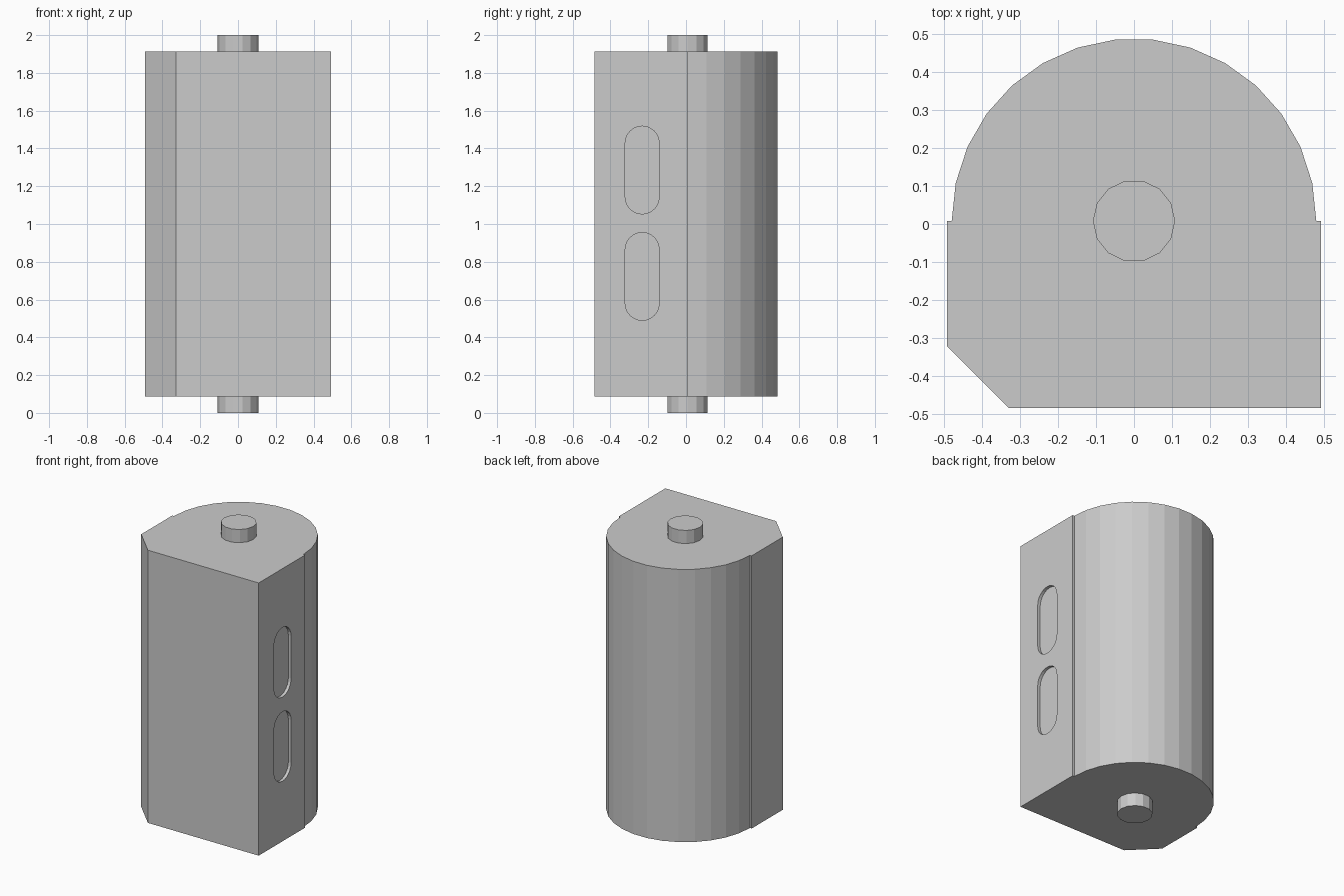
import bpy, bmesh
from math import sin, cos, pi, radians
from mathutils import Vector

if "Cube" in bpy.data.objects:
    bpy.data.objects.remove(bpy.data.objects["Cube"])

AXIS_Y = 0.008          # y of the hinge axis
Z0, Z1 = 0.088, 1.912   # body bottom and top


def prism(name, points, direction):
    """Extrude a closed loop of 3D points into a solid."""
    bm = bmesh.new()
    face = bm.faces.new([bm.verts.new(p) for p in points])
    out = bmesh.ops.extrude_face_region(bm, geom=[face])
    moved = [g for g in out["geom"] if isinstance(g, bmesh.types.BMVert)]
    bmesh.ops.translate(bm, verts=moved, vec=Vector(direction))
    bmesh.ops.recalc_face_normals(bm, faces=bm.faces)
    mesh = bpy.data.meshes.new(name)
    bm.to_mesh(mesh)
    bm.free()
    obj = bpy.data.objects.new(name, mesh)
    bpy.context.collection.objects.link(obj)
    return obj


def arc(cx, cy, r, start, end, steps):
    """Points along an arc, angles in degrees, both ends included."""
    angles = [radians(start + (end - start) * i / steps) for i in range(steps + 1)]
    return [(cx + r * cos(a), cy + r * sin(a)) for a in angles]


# Body: rounded back, square front, one chamfered corner, small side steps
profile = arc(0, AXIS_Y, 0.479, 0, 180, 15)
profile += [(-0.492, AXIS_Y), (-0.492, -0.32), (-0.328, -0.484),
            (0.492, -0.484), (0.492, AXIS_Y)]
body = prism("body", [(x, y, Z0) for x, y in profile], (0, 0, Z1 - Z0))

# Two shallow slots in the right side
for i, (low, high) in enumerate([(0.49, 0.955), (1.053, 1.518)]):
    r, y = 0.09, -0.232
    outline = arc(y, high - r, r, 0, 180, 12) + arc(y, low + r, r, 180, 360, 12)
    cutter = prism(f"slot_cutter_{i}", [(0.472, a, b) for a, b in outline], (0.1, 0, 0))
    cutter.hide_render = True
    mod = body.modifiers.new("slot", 'BOOLEAN')
    mod.operation = 'DIFFERENCE'
    mod.solver = 'EXACT'
    mod.object = cutter
    bpy.context.view_layer.objects.active = body
    bpy.ops.object.modifier_apply(modifier=mod.name)
    bpy.data.objects.remove(cutter, do_unlink=True)

# Pivot pins at both ends
ring = arc(0, AXIS_Y, 0.108, 0, 360, 14)[:-1]
for name, z, height in [("bottom_pin", 0, Z0), ("top_pin", Z1, 2 - Z1)]:
    prism(name, [(x, y, z) for x, y in ring], (0, 0, height))
